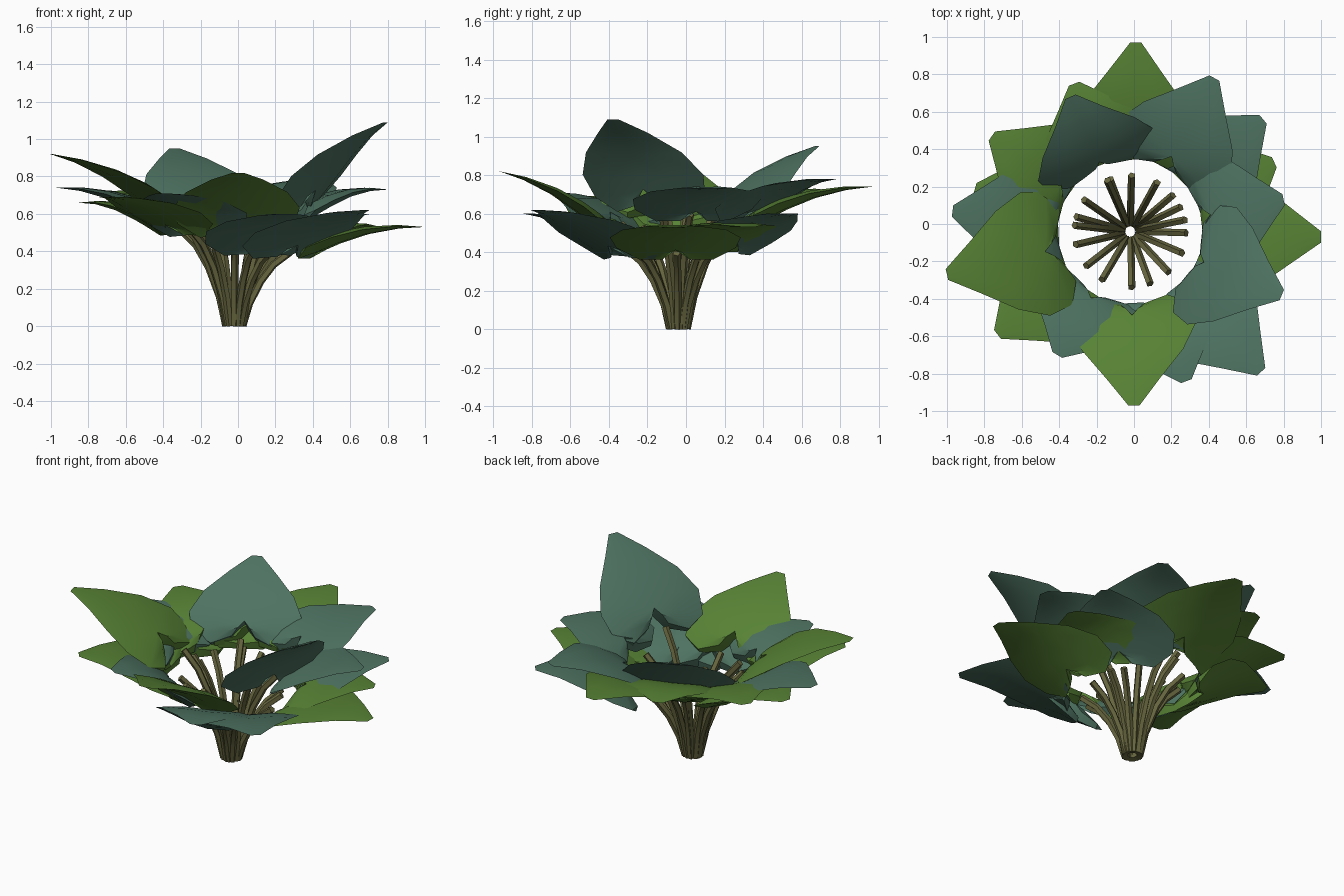
import bpy, bmesh, math
from mathutils import Vector, Matrix

cube = bpy.data.objects.get("Cube")
if cube:
    bpy.data.objects.remove(cube)

def material(name, rgb):
    m = bpy.data.materials.new(name)
    m.use_nodes = True
    m.diffuse_color = (*rgb, 1)
    m.node_tree.nodes["Principled BSDF"].inputs["Base Color"].default_value = (*rgb, 1)
    return m

GREEN = material("leaf green", (0.097, 0.226, 0.036))
TEAL = material("leaf blue green", (0.077, 0.172, 0.123))
STEM = material("stem olive", (0.136, 0.134, 0.05))
CENTRE = Vector((-0.02, -0.04, 0))
OPENING = 0.34  # radius of the clear ring inside the leaves

# Half outline of a heart-shaped leaf: along, across, matching midrib position, rim depth
HALF = [(0, 0, 0, .05), (-.1, .07, 0, .06), (-.16, .19, 0, .035), (-.1, .31, 0, 0),
        (.05, .34, .08, 0), (.22, .27, .24, 0), (.4, .14, .41, 0), (.55, .03, .55, 0)]
LENGTH, LOBE = 0.55, 0.16

def arch(u):
    return -0.4 * (u - 0.2) ** 2

def finish(bm, name, mat):
    bmesh.ops.remove_doubles(bm, verts=bm.verts, dist=0.0005)
    bmesh.ops.dissolve_degenerate(bm, edges=bm.edges, dist=0.0005)
    bmesh.ops.recalc_face_normals(bm, faces=bm.faces)
    me = bpy.data.meshes.new(name)
    bm.to_mesh(me)
    bm.free()
    me.materials.append(mat)
    ob = bpy.data.objects.new(name, me)
    bpy.context.collection.objects.link(ob)
    bpy.ops.object.select_all(action='DESELECT')
    ob.select_set(True)
    bpy.context.view_layer.objects.active = ob
    bpy.ops.object.shade_smooth_by_angle(angle=math.radians(30))

def leaf(name, tip, pitch, mat):
    bm = bmesh.new()
    for side in (1, -1):
        rows = []
        for u, w, s, t in HALF:
            # midrib, mid blade and rim on top, then rim, mid blade and keel underneath
            fade = 1 - s / LENGTH
            m = (u + s) / 2
            pts = [(s, 0, .02 * fade), (m, w / 2, .025 * fade), (u, w, 0),
                   (u, w, -t), (m, w / 2, -.045 * fade), (s, 0, -.05 * fade)]
            rows.append([bm.verts.new((a, side * b, c + arch(a))) for a, b, c in pts])
        for r, q in zip(rows, rows[1:]):
            for k in range(5):
                bm.faces.new((r[k], r[k + 1], q[k + 1], q[k]))
    tip = Vector(tip)
    out = tip - CENTRE
    angle = math.atan2(out.y, out.x)
    tilt = math.radians(pitch)
    # blade length is fitted between the tip and the central opening
    fit = (out.xy.length - OPENING) / ((LENGTH + LOBE) * math.cos(tilt))
    place = (Matrix.Translation(tip) @ Matrix.Rotation(angle, 4, 'Z') @ Matrix.Rotation(-tilt, 4, 'Y')
             @ Matrix.Diagonal((fit, 1, 1, 1)) @ Matrix.Translation((-LENGTH, 0, -arch(LENGTH))))
    bm.transform(place)
    finish(bm, name, mat)
    return place @ Vector((0, 0, -0.06)), angle

def stem(name, angle, top):
    # five-sided tube that rises, then leans outward
    bm = bmesh.new()
    d = Vector((math.cos(angle), math.sin(angle), 0))
    side = Vector((-d.y, d.x, 0))
    path = [(.045, .005), (.08, .3), (.14, .6), (.21, .83), (.3, 1)]
    rings = []
    for i, (r, f) in enumerate(path):
        a, b = path[max(i - 1, 0)], path[min(i + 1, 4)]
        tangent = (d * (b[0] - a[0]) + Vector((0, 0, (b[1] - a[1]) * top))).normalized()
        n = tangent.cross(side)
        c = CENTRE + d * r + Vector((0, 0, f * top))
        rings.append([bm.verts.new(c + 0.021 * (side * math.cos(k * math.tau / 5) + n * math.sin(k * math.tau / 5)))
                      for k in range(5)])
    for r, q in zip(rings, rings[1:]):
        for k in range(5):
            bm.faces.new((r[k - 1], r[k], q[k], q[k - 1]))
    bm.faces.new(rings[0])
    bm.faces.new(rings[-1])
    finish(bm, name, STEM)

# Leaf tips, upward pitch and colour
LEAVES = [
    ((.01, .97, .74), 15, GREEN), ((.43, .78, .78), 17, TEAL), ((.69, .56, .6), 17, TEAL),
    ((.75, .33, .53), 10, GREEN), ((1, -.07, .53), 11, GREEN), ((.8, .13, .73), 15, TEAL),
    ((.79, -.38, 1.09), 40, TEAL), ((.68, -.79, .62), 18, TEAL), ((.28, -.84, .6), 20, TEAL),
    ((0, -.97, .82), 28, GREEN), ((-.41, -.7, .71), 25, TEAL), ((-.73, -.59, .69), 17, GREEN),
    ((-1, -.27, .92), 25, GREEN), ((-.97, .07, .74), 16, TEAL), ((-.76, .47, .72), 16, GREEN),
    ((-.32, .75, .72), 15, GREEN), ((-.34, .68, .95), 40, TEAL), ((-.85, .19, .66), 15, GREEN)]

for i, (tip, pitch, mat) in enumerate(LEAVES, 1):
    base, angle = leaf(f"leaf_{i}", tip, pitch, mat)
    stem(f"stem_{i}", angle, base.z - 0.02)
